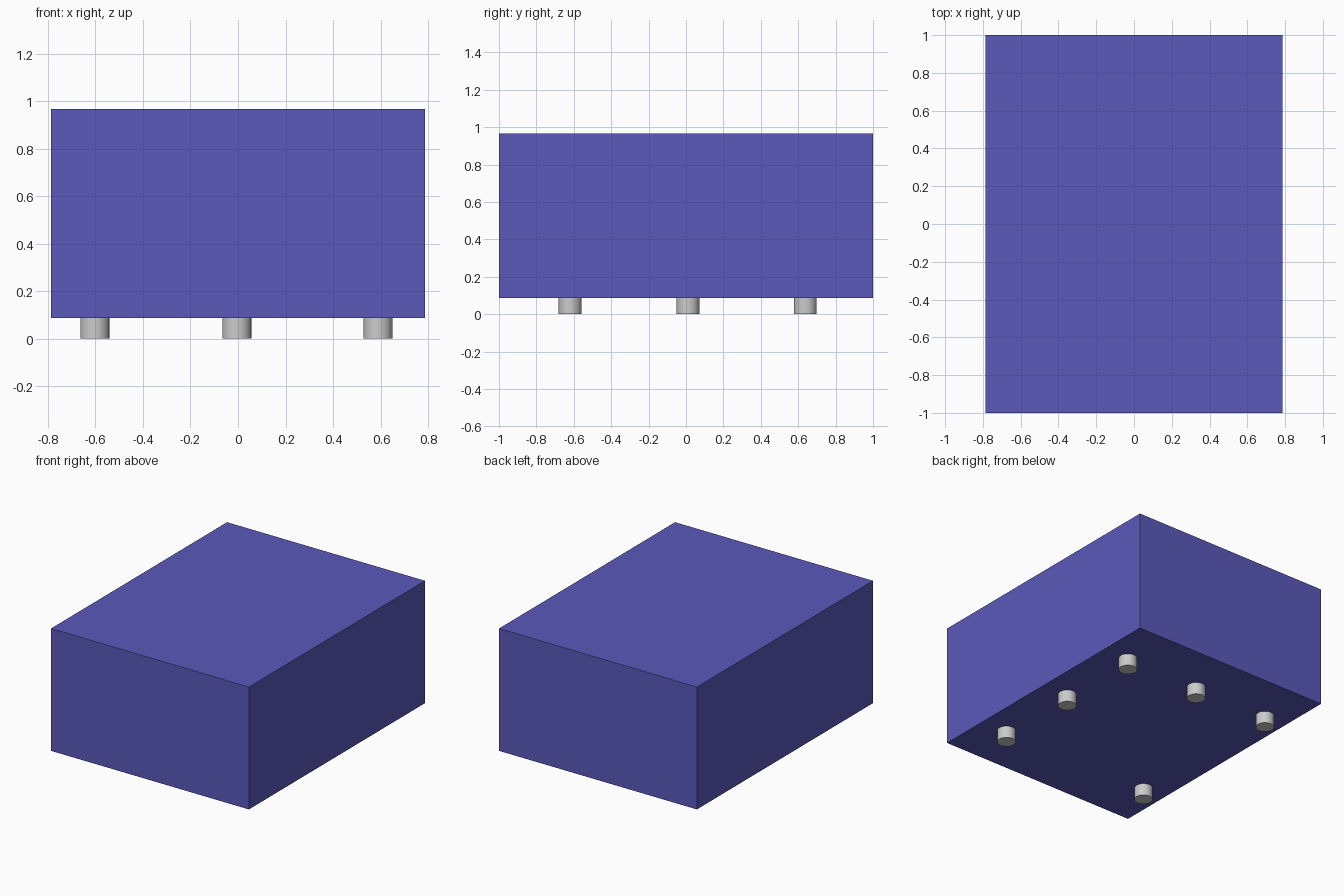
import bpy
from math import radians

if "Cube" in bpy.data.objects:
    bpy.data.objects.remove(bpy.data.objects["Cube"])

FOOT_H, TOP = 0.087, 0.967
FOOT_R = 0.061

blue = bpy.data.materials.new("blue")
blue.diffuse_color = (0.1, 0.1, 0.5, 1)
blue.use_nodes = True
blue.node_tree.nodes["Principled BSDF"].inputs["Base Color"].default_value = blue.diffuse_color

# Main box body
bpy.ops.mesh.primitive_cube_add(size=1, location=(0, 0, (FOOT_H + TOP) / 2))
body = bpy.context.object
body.name = "box_body"
body.scale = (1.574, 2, TOP - FOOT_H)
bpy.ops.object.transform_apply(location=False, rotation=False, scale=True)
body.data.materials.append(blue)


def add_foot(name, x, y):
    bpy.ops.mesh.primitive_cylinder_add(vertices=32, radius=FOOT_R, depth=FOOT_H,
                                        location=(x, y, FOOT_H / 2))
    bpy.context.object.name = name
    bpy.ops.object.shade_smooth_by_angle(angle=radians(40))


# Round feet: along the right side, along the back, and one front left
LEFT, MID, RIGHT = -0.603, -0.005, 0.589
FRONT, CENTRE, BACK = -0.62, 0.01, 0.638
add_foot("foot_front_right", RIGHT, FRONT)
add_foot("foot_middle_right", RIGHT, CENTRE)
add_foot("foot_back_right", RIGHT, BACK)
add_foot("foot_back_middle", MID, BACK)
add_foot("foot_back_left", LEFT, BACK)
add_foot("foot_front_left", LEFT, FRONT)
